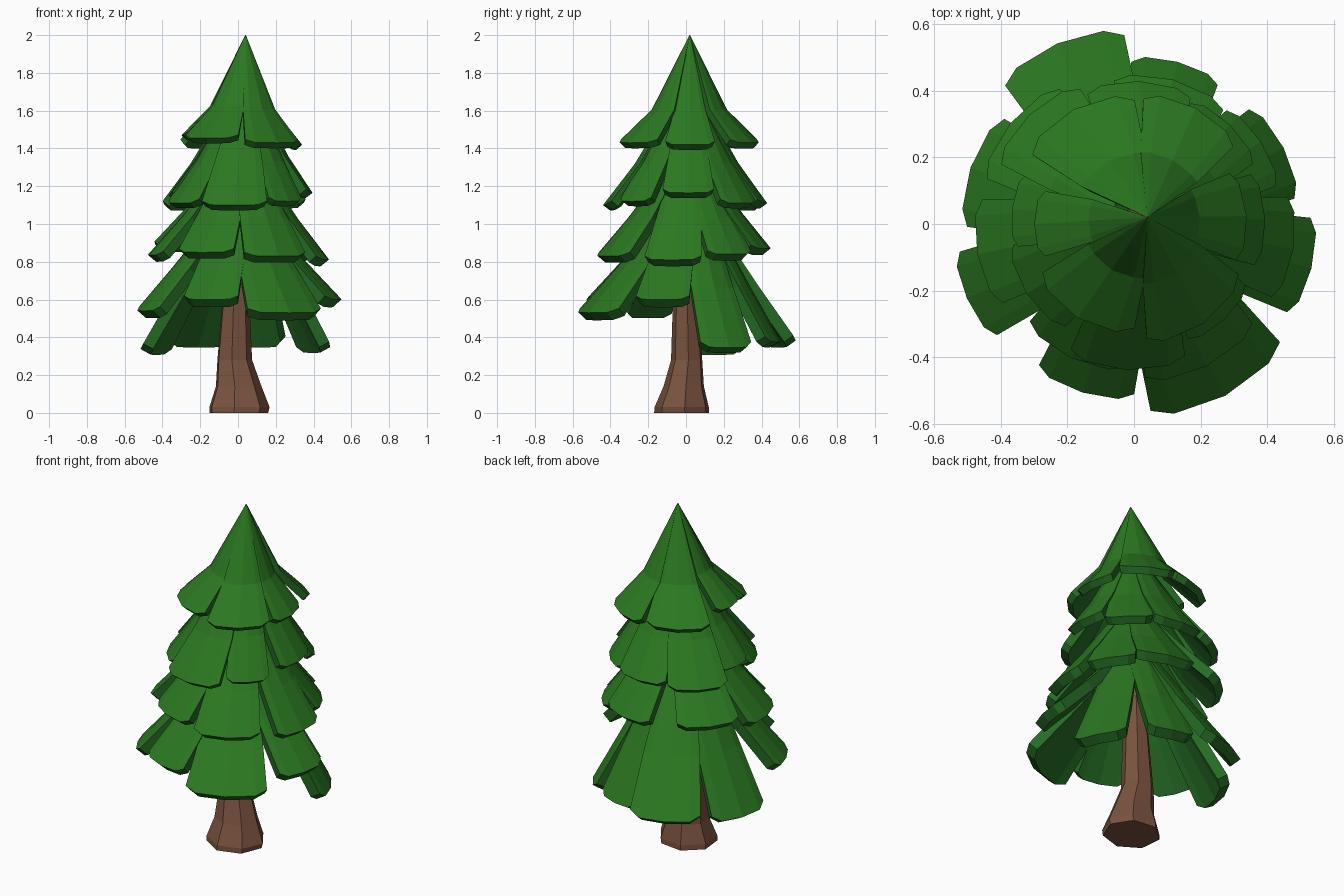
import bpy, bmesh, math
from mathutils import Vector

if "Cube" in bpy.data.objects:
    bpy.data.objects.remove(bpy.data.objects["Cube"])


def material(name, rgb):
    m = bpy.data.materials.new(name)
    m.diffuse_color = (*rgb, 1.0)
    m.use_nodes = True
    m.node_tree.nodes["Principled BSDF"].inputs["Base Color"].default_value = m.diffuse_color
    return m


GREEN = material("needle green", (0.024, 0.188, 0.015))
DARK = material("underside green", (0.019, 0.15, 0.018))
BROWN = material("bark brown", (0.19, 0.085, 0.048))


def finish(bm, name, mats):
    mesh = bpy.data.meshes.new(name)
    bm.to_mesh(mesh)
    bm.free()
    for m in mats:
        mesh.materials.append(m)
    ob = bpy.data.objects.new(name, mesh)
    bpy.context.collection.objects.link(ob)
    return ob


def lerp(a, b, t):
    return a + (b - a) * t


# Position across a bough, and how far down the edge reaches there
COLS = ((-1, 0.90), (-0.7, 0.99), (0, 1.0), (0.7, 0.99), (1, 0.90))


def bough(bm, ang, half, r, z, r0, z0, drop, th, top):
    """One hanging slab: sector of a flared cone with rounded lower edge."""
    rm, zm = lerp(r0, r, 0.52), lerp(z0, z, drop)
    up = Vector((z0 - zm, rm - r0)).normalized()
    low = Vector((zm - z, r - rm)).normalized()
    mid = (up + low).normalized()
    outer, inner = [], []
    for row in range(3):
        o, i = [], []
        for u, t in COLS:
            if row == 0:
                rr, zz, h, n, c = r0, z0, max(half, 36), up, top
            elif row == 1:
                rr, zz, h, n = rm, zm, half + 4, mid
                c = (top[0] * 0.5, top[1] * 0.5)
            else:
                rr, zz, h, n = lerp(rm, r, t), lerp(zm, z, t), half, low
                c = (top[0] * 0.5 * (1 - t), top[1] * 0.5 * (1 - t))
            a = math.radians(ang + u * h)
            ri = max(rr - n.x * th, 0.001)
            o.append(bm.verts.new((c[0] + rr * math.cos(a), c[1] + rr * math.sin(a), zz)))
            i.append(bm.verts.new((c[0] + ri * math.cos(a), c[1] + ri * math.sin(a), zz - n.y * th)))
        outer.append(o)
        inner.append(i)

    def quad(vs, mi):
        bm.faces.new(vs).material_index = mi

    for j in range(2):
        for k in range(4):
            quad((outer[j][k], outer[j + 1][k], outer[j + 1][k + 1], outer[j][k + 1]), 0)
            quad((inner[j][k], inner[j][k + 1], inner[j + 1][k + 1], inner[j + 1][k]), 1)
        quad((outer[j][0], inner[j][0], inner[j + 1][0], outer[j + 1][0]), 1)
        quad((outer[j][4], outer[j + 1][4], inner[j + 1][4], inner[j][4]), 1)
    for k in range(4):
        quad((outer[2][k], inner[2][k], inner[2][k + 1], outer[2][k + 1]), 1)
        quad((outer[0][k], outer[0][k + 1], inner[0][k + 1], inner[0][k]), 1)


def tier(name, r0, z0, drop, th, top, boughs):
    bm = bmesh.new()
    for b in boughs:
        bough(bm, *b, r0, z0, drop, th, top)
    finish(bm, name, (GREEN, DARK))


# Tiers of boughs: (direction, half width in degrees, reach, tip height)
tier("top_tier", 0.002, 2.0, 0.69, 0.042, (0.04, 0.02), (
    (180, 20, 0.30, 1.47), (118, 28, 0.39, 1.43), (62, 24, 0.395, 1.43),
    (4, 24, 0.34, 1.42), (-55, 29, 0.365, 1.43), (-121, 31, 0.33, 1.455)))
tier("upper_tier", 0.10, 1.62, 0.58, 0.048, (0.03, 0.01), (
    (-93, 24, 0.44, 1.10), (213, 23, 0.385, 1.11), (173, 18, 0.37, 1.15),
    (134, 22, 0.455, 1.10), (88, 22, 0.43, 1.11), (46, 19, 0.415, 1.11),
    (2, 21, 0.395, 1.165), (-47, 18, 0.395, 1.12)))
tier("middle_tier", 0.13, 1.28, 0.55, 0.055, (0.02, 0.01), (
    (-63, 23, 0.48, 0.83), (-115, 22, 0.445, 0.85), (191, 20, 0.48, 0.835),
    (141, 22, 0.48, 0.89), (75, 23, 0.45, 0.87), (33, 18, 0.455, 0.84),
    (-9, 19, 0.485, 0.81)))
tier("bottom_tier", 0.15, 1.03, 0.54, 0.06, (0.01, 0.0), (
    (-62, 23, 0.585, 0.53), (-107, 17, 0.53, 0.60), (204, 15, 0.55, 0.54),
    (161, 20, 0.52, 0.335), (113, 20, 0.59, 0.38), (75, 16, 0.505, 0.375),
    (27, 18, 0.505, 0.345), (-14, 16, 0.55, 0.60)))

# Trunk: seven-sided flared rings (height, centre x, centre y, radius x, radius y)
bm = bmesh.new()
rings = []
for z, cx, cy, rx, ry in ((0, 0.0, -0.02, 0.16, 0.15), (0.03, 0.003, -0.02, 0.165, 0.148),
                          (0.14, 0.0, -0.01, 0.125, 0.11), (0.28, -0.02, 0.005, 0.095, 0.085),
                          (0.65, -0.012, 0.0, 0.07, 0.068), (1.3, 0.01, 0.0, 0.05, 0.05)):
    rings.append([bm.verts.new((cx + rx * math.cos(a), cy + ry * math.sin(a), z))
                  for a in (math.tau * (k + 0.1) / 7 for k in range(7))])
for a, b in zip(rings, rings[1:]):
    for k in range(7):
        n = (k + 1) % 7
        bm.faces.new((a[k], a[n], b[n], b[k]))
bm.faces.new(rings[0][::-1])
bm.faces.new(rings[-1])
finish(bm, "trunk", (BROWN,))
